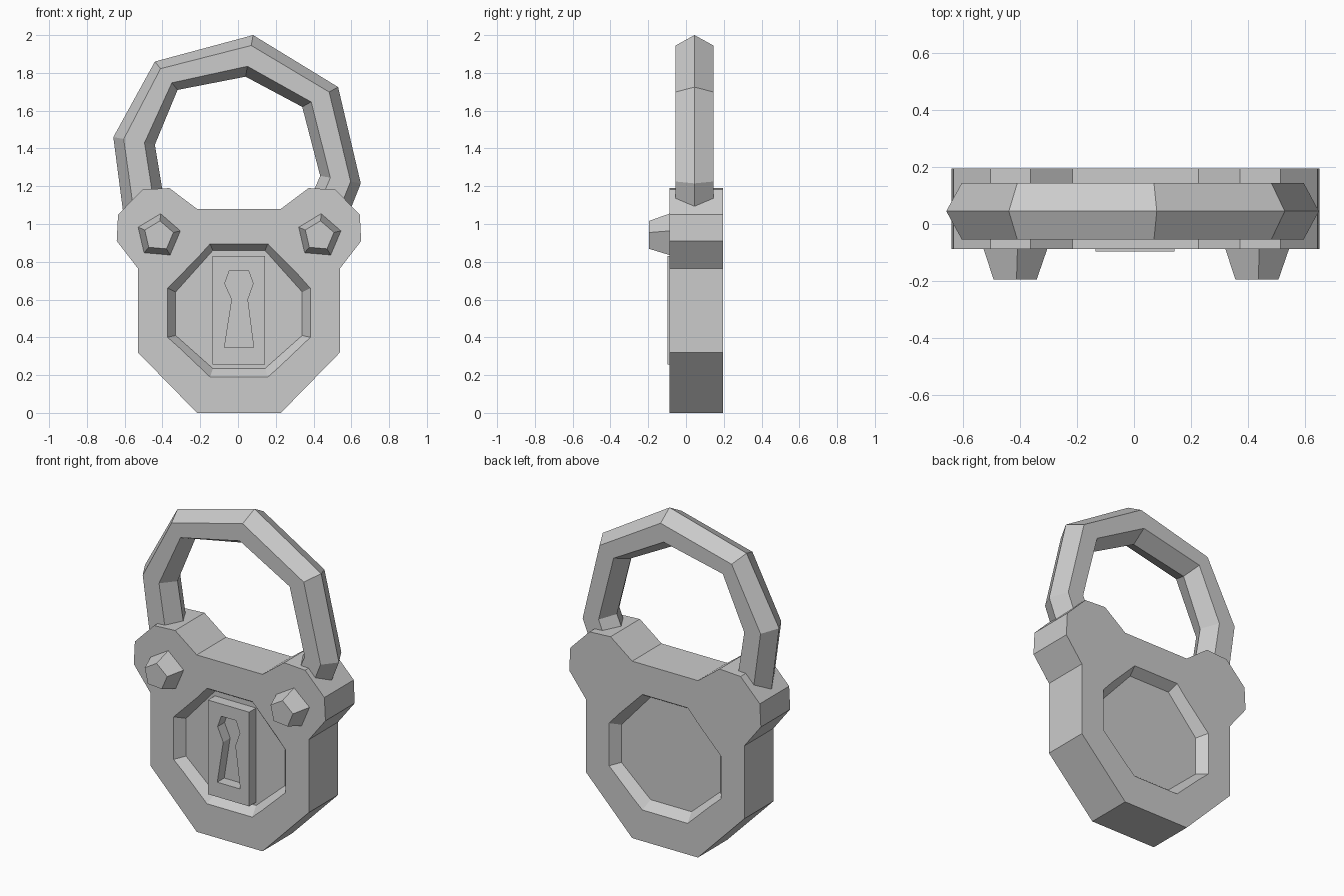
import bpy, bmesh, math

if "Cube" in bpy.data.objects:
    bpy.data.objects.remove(bpy.data.objects["Cube"])


def loft(name, loops):
    """Closed solid through successive loops of 3D points."""
    bm = bmesh.new()
    rings = [[bm.verts.new(p) for p in loop] for loop in loops]
    n = len(rings[0])
    for a, b in zip(rings, rings[1:]):
        for i in range(n):
            j = (i + 1) % n
            bm.faces.new((a[i], a[j], b[j], b[i]))
    bm.faces.new(rings[0])
    bm.faces.new(rings[-1])
    bmesh.ops.recalc_face_normals(bm, faces=bm.faces)
    mesh = bpy.data.meshes.new(name)
    bm.to_mesh(mesh)
    bm.free()
    obj = bpy.data.objects.new(name, mesh)
    bpy.context.collection.objects.link(obj)
    return obj


def at(profile, y):
    return [(x, y, z) for x, z in profile]


def cut(obj, cutter):
    """Boolean difference, applied, then the cutter is removed."""
    cutter.hide_render = True
    mod = obj.modifiers.new("cut", "BOOLEAN")
    mod.operation = "DIFFERENCE"
    mod.solver = "EXACT"
    mod.object = cutter
    bpy.context.view_layer.objects.active = obj
    bpy.ops.object.modifier_apply(modifier=mod.name)
    bpy.data.objects.remove(cutter)


FRONT, BACK, CX = -0.088, 0.195, 0.005

# Body: half outline mirrored about its centre line
half = [(0.222, 0), (0.535, 0.32), (0.535, 0.765), (0.647, 0.91), (0.64, 1.05),
        (0.51, 1.182), (0.368, 1.19), (0.222, 1.08)]
outline = [(CX + x, z) for x, z in half] + [(CX - x, z) for x, z in reversed(half)]
body = loft("lock_body", [at(outline, FRONT), at(outline, BACK)])

# Tapered octagonal recess on the front and on the back
outer = [(0.153, 0.19), (0.378, 0.40), (0.378, 0.66), (0.153, 0.895)]
inner = [(0.138, 0.235), (0.335, 0.41), (0.335, 0.64), (0.138, 0.86)]
for face, floor in ((FRONT, -0.03), (BACK, 0.137)):
    loops = []
    for t in (-0.5, 1.0):
        side = [(a + (c - a) * t, b + (d - b) * t)
                for (a, b), (c, d) in zip(outer, inner)]
        octagon = [(CX + x, z) for x, z in side] + [(CX - x, z) for x, z in reversed(side)]
        loops.append(at(octagon, face + (floor - face) * t))
    cut(body, loft("recess_cutter", loops))

# Keyhole plate with its keyhole
rect = [(-0.135, 0.255), (0.143, 0.255), (0.143, 0.83), (-0.135, 0.83)]
plate = loft("keyhole_plate", [at(rect, -0.097), at(rect, -0.028)])
key = [(-0.045, 0.755), (0.055, 0.755), (0.08, 0.685), (0.05, 0.60),
       (0.083, 0.345), (-0.072, 0.345), (-0.032, 0.60), (-0.07, 0.685)]
cut(plate, loft("keyhole_cutter", [at(key, -0.2), at(key, 0.0)]))

# Five-sided tapered rivets
for name, cx in (("rivet_left", -0.42), ("rivet_right", 0.43)):
    loops = []
    for r, y in ((0.118, FRONT + 0.01), (0.118, FRONT), (0.08, -0.195)):
        ring = [(cx + r * math.cos(a), 0.937 + r * math.sin(a))
                for a in (math.radians(85 + 72 * i) for i in range(5))]
        loops.append(at(ring, y))
    loft(name, loops)

# Shackle: six-sided bar through pairs of (outer, inner) mitre points
pairs = [((-0.60, 1.0), (-0.37, 1.0)), ((-0.66, 1.46), (-0.44, 1.42)),
         ((-0.44, 1.86), (-0.32, 1.71)), ((0.08, 2.0), (0.04, 1.78)),
         ((0.53, 1.725), (0.34, 1.62)), ((0.65, 1.215), (0.435, 1.255)),
         ((0.565, 1.0), (0.36, 1.08))]
section = [(0, 0), (0.25, 0.1), (0.75, 0.1), (1, 0), (0.75, -0.1), (0.25, -0.1)]
loft("shackle", [[(o[0] + (i[0] - o[0]) * t, 0.045 + y, o[1] + (i[1] - o[1]) * t)
                  for t, y in section] for o, i in pairs])
